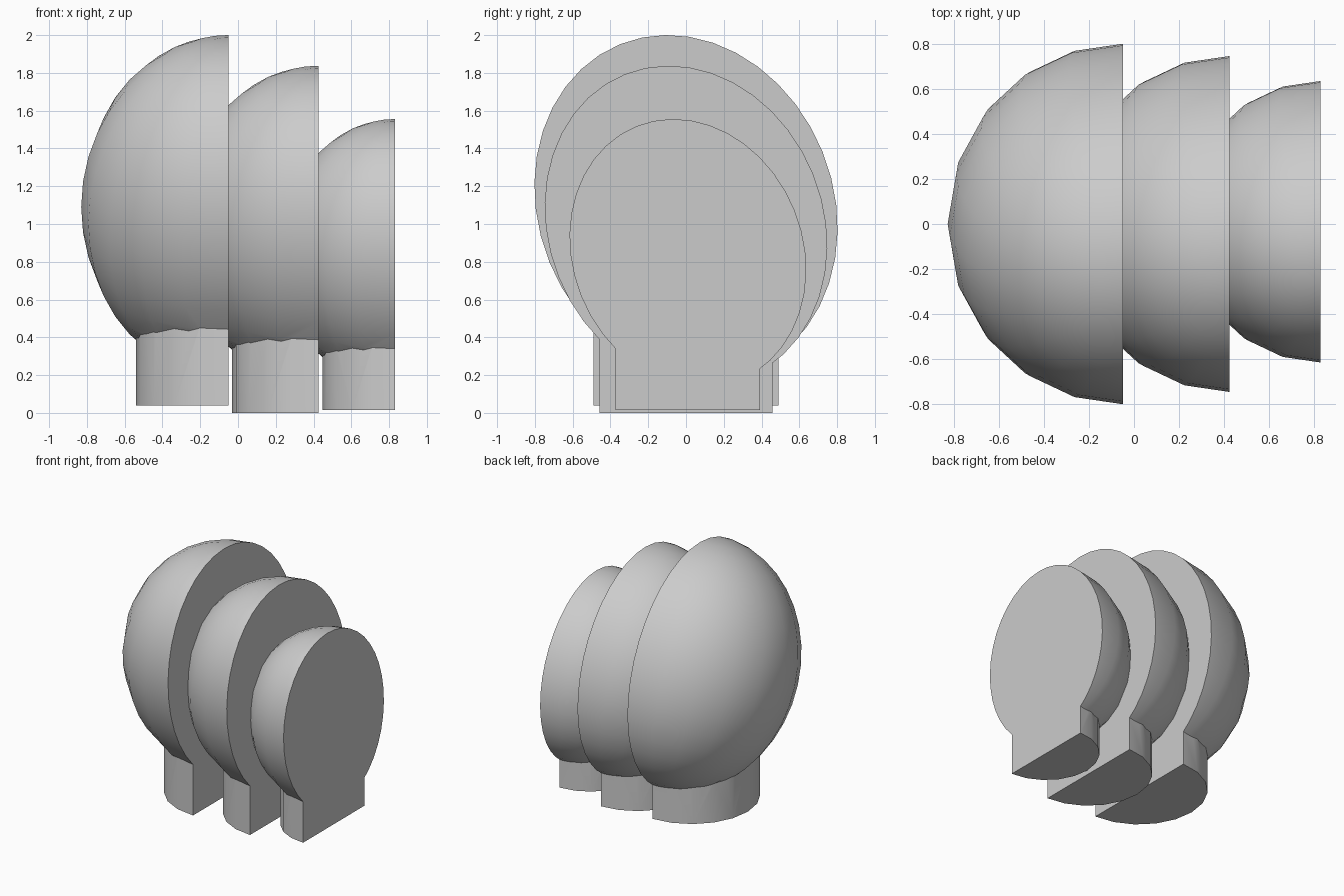
import bpy, bmesh, math

if "Cube" in bpy.data.objects:
    bpy.data.objects.remove(bpy.data.objects["Cube"])

TILT = math.radians(22)


def add_bulb_half(name, x, y, z, radius, length, stem_radius, base):
    """Tilted egg-shaped bulb on a round stem, cut in half; flat face at x."""
    # bulb
    bpy.ops.mesh.primitive_uv_sphere_add(segments=20, ring_count=20, radius=1)
    bulb = bpy.context.object
    bulb.name = name
    bulb.scale = (radius, radius, length)
    bulb.rotation_euler = (TILT, 0, 0)
    bulb.location = (x, y, z)
    bpy.ops.object.transform_apply(location=True, rotation=True, scale=True)

    # stem, joined to the bulb
    top = z - 0.1
    bpy.ops.mesh.primitive_cylinder_add(vertices=20, radius=stem_radius,
                                        depth=top - base,
                                        location=(x, y, (top + base) / 2))
    stem = bpy.context.object
    union = bulb.modifiers.new("join_stem", 'BOOLEAN')
    union.operation = 'UNION'
    union.solver = 'EXACT'
    union.object = stem
    bpy.ops.object.select_all(action='DESELECT')
    bpy.context.view_layer.objects.active = bulb
    bulb.select_set(True)
    bpy.ops.object.modifier_apply(modifier=union.name)
    bpy.data.objects.remove(stem, do_unlink=True)

    # keep the left half and close the flat face
    bm = bmesh.new()
    bm.from_mesh(bulb.data)
    bmesh.ops.bisect_plane(bm, geom=bm.verts[:] + bm.edges[:] + bm.faces[:],
                           dist=1e-4, plane_co=(x, 0, 0), plane_no=(1, 0, 0),
                           clear_outer=True)
    rim = [e for e in bm.edges if e.is_boundary]
    bmesh.ops.holes_fill(bm, edges=rim, sides=0)
    bmesh.ops.recalc_face_normals(bm, faces=bm.faces[:])
    bm.to_mesh(bulb.data)
    bm.free()
    bpy.ops.object.shade_smooth_by_angle(angle=math.radians(30))


# three bulbs, large to small, each nested in front of the last
add_bulb_half("large_bulb", -0.05, 0.00, 1.090, 0.78, 0.930, 0.49, 0.04)
add_bulb_half("middle_bulb", 0.425, 0.00, 0.990, 0.727, 0.866, 0.457, 0.00)
add_bulb_half("small_bulb", 0.83, 0.01, 0.845, 0.609, 0.726, 0.383, 0.015)
